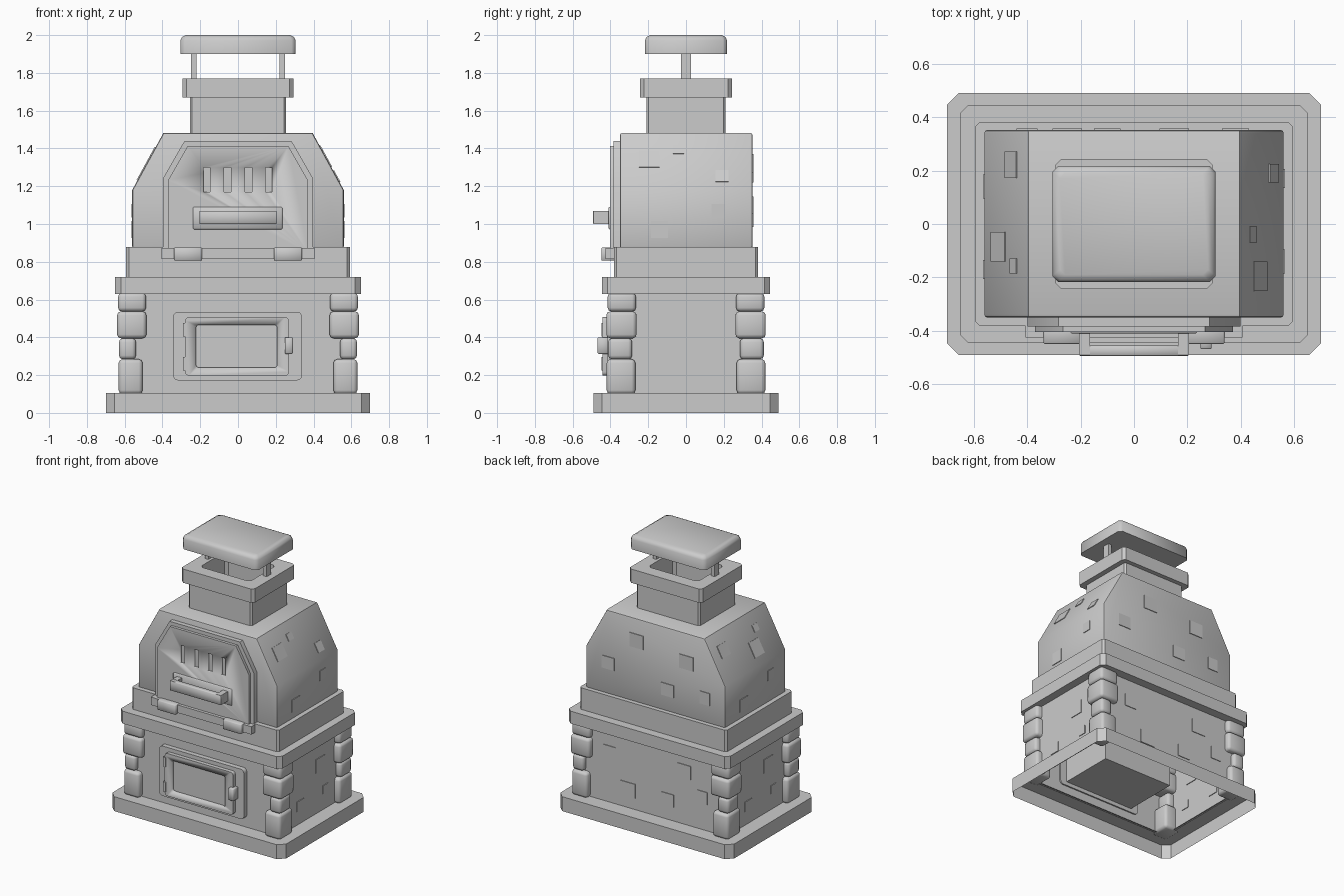
import bpy, bmesh, math
from mathutils import Matrix, Vector

if "Cube" in bpy.data.objects:
    bpy.data.objects.remove(bpy.data.objects["Cube"])

grey = bpy.data.materials.new("stone_grey")
grey.diffuse_color = (0.6, 0.6, 0.6, 1)
grey.use_nodes = True
grey.node_tree.nodes["Principled BSDF"].inputs["Base Color"].default_value = grey.diffuse_color


def finish(name, bm, smooth=30, recalc=True):
    if recalc:
        bmesh.ops.recalc_face_normals(bm, faces=bm.faces)
    me = bpy.data.meshes.new(name)
    bm.to_mesh(me)
    bm.free()
    me.materials.append(grey)
    ob = bpy.data.objects.new(name, me)
    bpy.context.collection.objects.link(ob)
    bpy.ops.object.select_all(action='DESELECT')
    ob.select_set(True)
    bpy.context.view_layer.objects.active = ob
    bpy.ops.object.shade_smooth_by_angle(angle=math.radians(smooth))
    return ob


def box(name, x0, x1, y0, y1, z0, z1, bevel=0.0, seg=2):
    bm = bmesh.new()
    bmesh.ops.create_cube(bm, size=1)
    for v in bm.verts:
        v.co = Vector(((x0 + x1) / 2 + v.co.x * (x1 - x0),
                       (y0 + y1) / 2 + v.co.y * (y1 - y0),
                       (z0 + z1) / 2 + v.co.z * (z1 - z0)))
    if bevel:
        bmesh.ops.bevel(bm, geom=bm.edges[:], offset=bevel, segments=seg,
                        profile=0.5, affect='EDGES')
    return finish(name, bm, 50 if bevel else 30)


def rect(hx, hy, c):
    """Rectangle outline with chamfered corners, 8 points."""
    return [(hx - c, -hy), (hx, -hy + c), (hx, hy - c), (hx - c, hy),
            (-hx + c, hy), (-hx, hy - c), (-hx, -hy + c), (-hx + c, -hy)]


def lathe_rect(name, rings, cap_first=False, cap_last=False, smooth=30):
    """Skin chamfered rectangles (hx, hy, chamfer, z) one after another."""
    bm = bmesh.new()
    loops = [[bm.verts.new((x, y, z)) for x, y in rect(hx, hy, c)] for hx, hy, c, z in rings]
    for a, b in zip(loops, loops[1:]):
        for i in range(8):
            j = (i + 1) % 8
            bm.faces.new((a[i], a[j], b[j], b[i]))
    if cap_first:
        bm.faces.new(loops[0][::-1])
    if cap_last:
        bm.faces.new(loops[-1])
    return finish(name, bm, smooth, recalc=cap_first or cap_last)


def profile(name, pts, y0, y1, bevel=0.0, bevel_angle=75):
    """Extrude an x-z outline along y."""
    bm = bmesh.new()
    f = bm.faces.new([bm.verts.new((x, y0, z)) for x, z in pts])
    r = bmesh.ops.extrude_face_region(bm, geom=[f])
    for v in r['geom']:
        if isinstance(v, bmesh.types.BMVert):
            v.co.y = y1
    bmesh.ops.recalc_face_normals(bm, faces=bm.faces)
    if bevel:
        es = [e for e in bm.edges if e.calc_face_angle(0) > math.radians(bevel_angle)]
        bmesh.ops.bevel(bm, geom=es, offset=bevel, segments=2, profile=0.5, affect='EDGES')
    return finish(name, bm, 35)


def cut(target, cutters):
    for c in cutters:
        m = target.modifiers.new("cut", 'BOOLEAN')
        m.operation, m.solver, m.object = 'DIFFERENCE', 'EXACT', c
        c.hide_render = True
        c.hide_viewport = False
        c.display_type = 'WIRE'
    dg = bpy.context.evaluated_depsgraph_get()
    me = bpy.data.meshes.new_from_object(target.evaluated_get(dg))
    target.modifiers.clear()
    target.data = me
    for c in cutters:
        bpy.data.objects.remove(c)


# Plinth, body and ledges (plinth and body are open underneath)
lathe_rect("plinth", [(0.70, 0.49, 0.045, 0), (0.70, 0.49, 0.045, 0.105), (0.58, 0.37, 0.01, 0.105)])
lathe_rect("body", [(0.59, 0.38, 0.01, 0.10), (0.59, 0.38, 0.01, 0.64)])
lathe_rect("shelf", [(0.65, 0.445, 0.03, 0.63), (0.65, 0.445, 0.03, 0.72)], True, True)
lathe_rect("upper_ledge", [(0.592, 0.382, 0.015, 0.72), (0.592, 0.382, 0.015, 0.877)], True, True)

# Hood
profile("hood", [(-0.56, 0.87), (0.56, 0.87), (0.56, 1.18), (0.395, 1.482),
                 (-0.395, 1.482), (-0.56, 1.18)], -0.35, 0.352, 0.012)

# Chimney: hollow stack with collar, posts and cap
lathe_rect("chimney_stack", [(0.255, 0.21, 0.012, 1.47), (0.255, 0.21, 0.012, 1.68)])
lathe_rect("chimney_collar", [(0.21, 0.155, 0.02, 1.48), (0.255, 0.21, 0.012, 1.67)][1:] +
           [(0.293, 0.243, 0.02, 1.67), (0.293, 0.243, 0.02, 1.77),
            (0.20, 0.15, 0.02, 1.77), (0.20, 0.15, 0.02, 1.49)], False, True)
for s, side in ((-1, "left"), (1, "right")):
    box("cap_post_" + side, s * 0.235 - 0.014, s * 0.235 + 0.014, -0.026, 0.026, 1.76, 1.91)
lathe_rect("chimney_cap", [(0.305, 0.217, 0.022, 1.90), (0.305, 0.217, 0.022, 1.972),
                           (0.297, 0.209, 0.022, 1.99), (0.277, 0.19, 0.02, 2.0)],
           True, True, 50)

# Corner stones: z0, z1, inner x, outer x, inner y, outer y
stones = [(0.10, 0.284, 0.505, 0.632, 0.268, 0.42), (0.284, 0.395, 0.54, 0.63, 0.285, 0.412),
          (0.395, 0.537, 0.485, 0.64, 0.262, 0.422), (0.537, 0.635, 0.487, 0.635, 0.265, 0.415)]
for sx, nx in ((-1, "left"), (1, "right")):
    for sy, ny in ((-1, "front"), (1, "back")):
        for i, (z0, z1, xi, xo, yi, yo) in enumerate(stones):
            xs, ys = sorted((sx * xi, sx * xo)), sorted((sy * yi, sy * yo))
            box(f"corner_stone_{ny}_{nx}_{i + 1}", *xs, *ys, z0, z1, 0.02)

# Hood door: frame, slotted panel, bottom bar, hinges
profile("hood_door_frame", [(-0.398, 0.83), (0.398, 0.83), (0.398, 1.24), (0.283, 1.44),
                            (-0.283, 1.44), (-0.398, 1.24)], -0.383, -0.33)
panel = profile("hood_door_panel", [(-0.37, 0.85), (0.37, 0.85), (0.37, 1.232), (0.266, 1.414),
                                    (-0.266, 1.414), (-0.37, 1.232)], -0.403, -0.34)
cut(panel, [box("slot_cutter", x - 0.018, x + 0.018, -0.45, -0.388, 1.17, 1.30)
            for x in (-0.165, -0.055, 0.055, 0.163)])
box("hood_door_bar", -0.405, 0.405, -0.425, -0.37, 0.815, 0.872)
for s, side in ((-1, "left"), (1, "right")):
    xs = sorted((s * 0.19, s * 0.338))
    box("hood_hinge_" + side, *xs, -0.448, -0.37, 0.806, 0.876, 0.004, 1)
    xs = sorted((s * 0.165, s * 0.205))
    box("handle_arm_" + side, *xs, -0.49, -0.40, 1.0, 1.07)
box("handle_plate", -0.238, 0.235, -0.41, -0.39, 0.972, 1.09, 0.005, 1)
box("handle_grip", -0.205, 0.205, -0.493, -0.455, 1.0, 1.07, 0.004, 1)


# Lower fire door: frame, door with recessed panel, hinges, latch, inner firebox
def rounded(x0, x1, z0, z1, r):
    pts = []
    for cx, cz, a in ((x1 - r, z1 - r, 0), (x0 + r, z1 - r, 90), (x0 + r, z0 + r, 180), (x1 - r, z0 + r, 270)):
        for k in range(4):
            t = math.radians(a + 30 * k)
            pts.append((cx + r * math.cos(t), cz + r * math.sin(t)))
    return pts


profile("fire_door_frame", rounded(-0.343, 0.338, 0.172, 0.535, 0.025), -0.415, -0.37)
door = profile("fire_door", rounded(-0.28, 0.27, 0.197, 0.507, 0.02), -0.443, -0.40)
cut(door, [profile("panel_cutter", rounded(-0.222, 0.207, 0.24, 0.466, 0.015), -0.5, -0.425)])
for z in (0.26, 0.44):
    box("fire_door_hinge", -0.292, -0.27, -0.448, -0.40, z - 0.035, z + 0.035)
box("fire_door_latch", 0.248, 0.29, -0.468, -0.41, 0.313, 0.40, 0.004, 1)
box("firebox", -0.285, 0.285, -0.39, 0.04, 0.20, 0.51)


# Shallow stone patches: origin, normal, and (across, up, width, height) on that face
def patches(name, origin, normal, items):
    n = Vector(normal).normalized()
    u = Vector((0, 0, 1)).cross(n).normalized()
    w = n.cross(u)
    for i, (a, b, wd, ht) in enumerate(items):
        bm = bmesh.new()
        c = Vector(origin) + u * a + w * b
        rot = Matrix((u, w, n)).transposed().to_4x4()
        m = Matrix.Translation(c) @ rot @ Matrix.Diagonal((wd, ht, 0.01, 1))
        bmesh.ops.create_cube(bm, size=1, matrix=m)
        finish(f"{name}_{i + 1}", bm)


right_n = (0.302, 0, 0.165)
left_n = (-0.302, 0, 0.165)
patches("hood_right_patch", (0.4775, 0, 1.331), right_n,
        [(0.19, -0.09, 0.07, 0.07), (-0.04, 0.07, 0.06, 0.05), (-0.195, 0.015, 0.11, 0.10)])
patches("hood_left_patch", (-0.4775, 0, 1.331), left_n,
        [(-0.222, 0.04, 0.10, 0.09), (0.085, -0.06, 0.11, 0.11), (0.157, 0.06, 0.055, 0.05)])
for s, side in ((-1, "left"), (1, "right")):
    patches(f"hood_{side}_wall_patch", (s * 0.56, 0, 1.02), (s, 0, 0),
            [(-0.14, -0.05, 0.09, 0.09), (0.17, 0.05, 0.07, 0.07)])
    patches(f"body_{side}_patch", (s * 0.59, 0, 0.37), (s, 0, 0),
            [(-0.13, -0.13, 0.08, 0.07), (0.1, 0.08, 0.10, 0.10), (0.16, -0.12, 0.06, 0.06)])
patches("body_back_patch", (0, 0.38, 0.37), (0, 1, 0),
        [(-0.35, 0.1, 0.10, 0.09), (-0.2, -0.13, 0.12, 0.10), (0.12, -0.12, 0.10, 0.09),
         (0.25, 0.12, 0.11, 0.10), (0.4, -0.03, 0.08, 0.09)])
patches("hood_back_patch", (0, 0.352, 1.15), (0, 1, 0),
        [(-0.38, -0.05, 0.10, 0.09), (-0.15, 0.17, 0.11, 0.10), (0.1, -0.12, 0.10, 0.09),
         (0.25, 0.12, 0.11, 0.10), (0.4, -0.1, 0.08, 0.09)])
